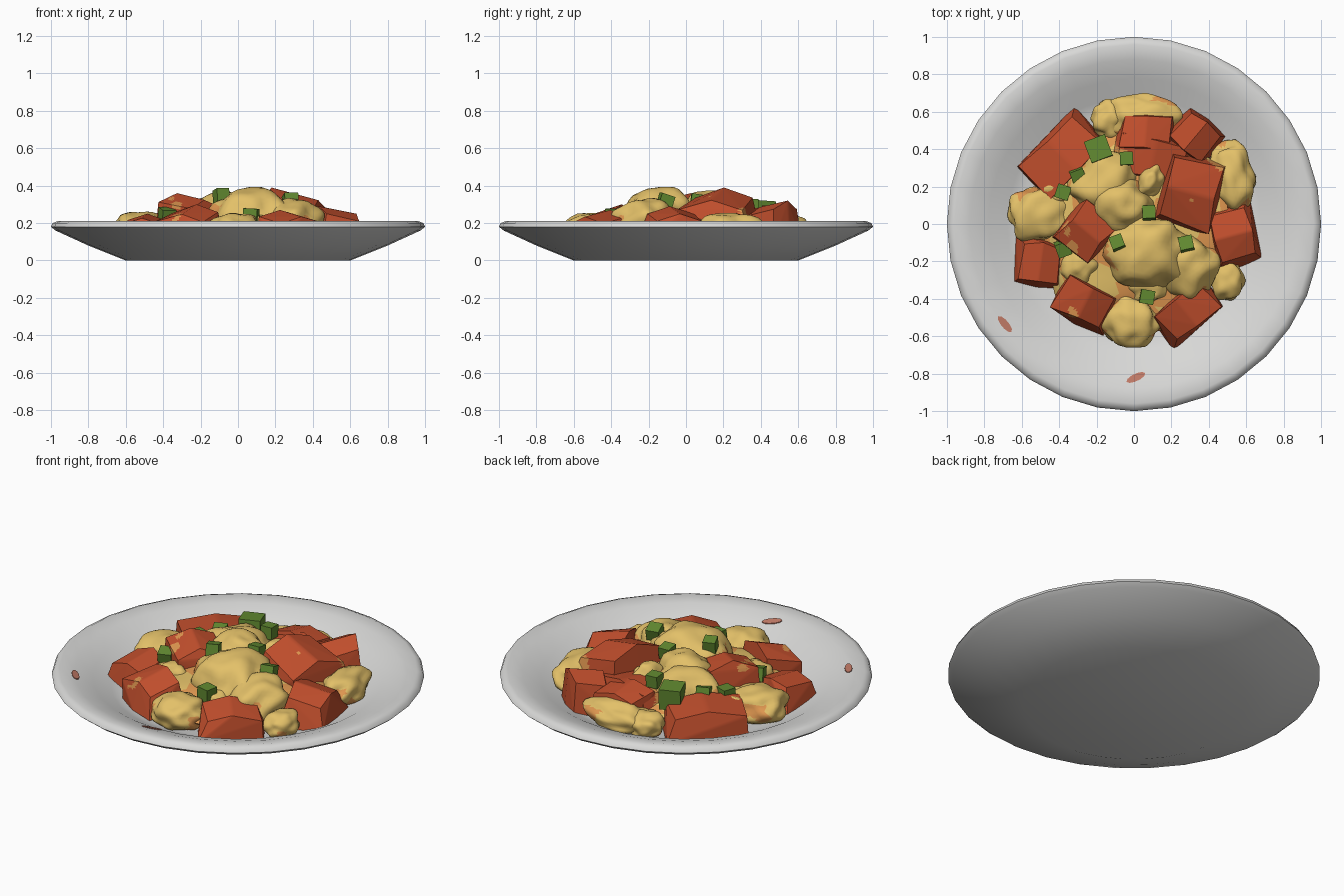
import bpy, bmesh, math, random
from mathutils import Vector, Matrix, noise

if "Cube" in bpy.data.objects:
    bpy.data.objects.remove(bpy.data.objects["Cube"])

random.seed(4)
FLOOR = 0.09  # height of the plate's well

def material(name, rgb):
    m = bpy.data.materials.new(name)
    m.diffuse_color = (*rgb, 1)
    m.use_nodes = True
    m.node_tree.nodes["Principled BSDF"].inputs["Base Color"].default_value = m.diffuse_color
    return m

WHITE = material("white ceramic", (0.69, 0.69, 0.68))
EGG = material("egg yellow", (0.77, 0.53, 0.14))
RED = material("tomato red", (0.54, 0.078, 0.026))
GREEN = material("onion green", (0.12, 0.25, 0.03))
ORANGE = material("orange sauce", (0.74, 0.31, 0.08))
PINK = material("sauce smear", (0.52, 0.19, 0.13))

def finish(bm, name, mats, angle=None):
    bmesh.ops.recalc_face_normals(bm, faces=bm.faces)
    me = bpy.data.meshes.new(name)
    bm.to_mesh(me)
    bm.free()
    ob = bpy.data.objects.new(name, me)
    bpy.context.collection.objects.link(ob)
    for m in mats:
        me.materials.append(m)
    if angle:
        bpy.ops.object.select_all(action='DESELECT')
        bpy.context.view_layer.objects.active = ob
        ob.select_set(True)
        bpy.ops.object.shade_smooth_by_angle(angle=math.radians(angle))
    return ob

# Plate: turned profile with a shallow well, flat rim and rounded lip
def lathe(name, profile, n, mat):
    bm = bmesh.new()
    rings = [[bm.verts.new((r * math.cos(2 * math.pi * i / n), r * math.sin(2 * math.pi * i / n), z))
              for i in range(n)] for r, z in profile]
    for a, b in zip(rings, rings[1:]):
        for i in range(n):
            j = (i + 1) % n
            bm.faces.new((a[i], a[j], b[j], b[i]))
    bm.faces.new(rings[0])
    bm.faces.new(rings[-1])
    return finish(bm, name, [mat], 60)

lathe("plate", [(0.60, 0), (0.80, 0.08), (0.975, 0.16), (1.0, 0.18), (0.99, 0.20), (0.96, 0.212),
                (0.88, 0.196), (0.78, 0.162), (0.68, 0.108), (0.61, FLOOR - 0.005)], 32, WHITE)

# Lumpy egg: noisy dome; lower faces turn orange where the noise rule says sauce
def egg(name, x, y, rx, ry, top, rot=0, bottom=FLOOR, sauce=0.2, height=0.7):
    bm = bmesh.new()
    bmesh.ops.create_icosphere(bm, subdivisions=4, radius=1)
    seed = Vector((x * 9, y * 9, 3))
    turn = Matrix.Rotation(math.radians(rot), 3, 'Z')
    for v in bm.verts:
        k = 1 + 0.22 * noise.noise(v.co * 1.8 + seed)
        p = turn @ Vector((v.co.x * rx * k, v.co.y * ry * k, 0))
        h = max(0, v.co.z * 0.62 + 0.4) * (1 + 0.5 * (k - 1))
        v.co = (x + p.x, y + p.y, bottom + (top - bottom) * min(h, 1.03))
    for f in bm.faces:
        c = f.calc_center_median()
        low = c.z < bottom + height * (top - bottom)
        f.material_index = int(low and noise.noise(c * 8) > sauce)
    finish(bm, name, [EGG, ORANGE], 50)

# Bed of egg and sauce under the pieces
egg("egg_bed", 0, 0, 0.52, 0.52, 0.25, sauce=-0.05, height=1.1)

EGGS = [  # x, y, rx, ry, top, turn
    (0.04, 0.57, 0.21, 0.12, 0.235, -5), (-0.13, 0.56, 0.10, 0.10, 0.21, 0),
    (0.52, 0.25, 0.12, 0.19, 0.25, 10), (-0.50, 0.05, 0.17, 0.15, 0.26, 0),
    (-0.16, 0.22, 0.19, 0.17, 0.33, 30), (-0.07, 0.10, 0.17, 0.15, 0.365, 0),
    (0.07, -0.15, 0.23, 0.20, 0.385, 0), (0.29, -0.22, 0.16, 0.18, 0.33, -20),
    (0.50, -0.30, 0.09, 0.11, 0.21, 0), (-0.02, -0.52, 0.16, 0.14, 0.25, 0),
    (-0.29, -0.22, 0.12, 0.11, 0.25, 0), (-0.41, 0.17, 0.11, 0.09, 0.24, 0),
    (0.09, 0.23, 0.08, 0.11, 0.31, -30), (0.08, -0.34, 0.13, 0.09, 0.24, 0),
]
for i, e in enumerate(EGGS):
    egg(f"egg_piece_{i + 1}", *e)

# Tomato chunk: tapered, tilted hull with a ridged top and a few sauce patches
def chunk(name, x, y, lx, ly, top, bottom, rot, tilt, sauce=1, jitter=0.13):
    bm = bmesh.new()
    turn = Matrix.Rotation(math.radians(rot), 3, 'Z')
    for z in (0, 1):
        for sx in (-1, 0, 1):
            for sy in (-1, 1):
                taper = (1 - 0.2 * z) * (1 + random.uniform(-jitter, jitter))
                p = turn @ Vector((sx * lx / 2 * taper, sy * ly / 2 * taper, 0))
                h = z * (1 - tilt * (1 - sy) / 2 - (0.2 if sx else 0))
                bm.verts.new((x + p.x, y + p.y, bottom + (top - bottom) * h))
    res = bmesh.ops.convex_hull(bm, input=bm.verts)
    junk = [g for g in res["geom_interior"] if isinstance(g, bmesh.types.BMVert)]
    bmesh.ops.delete(bm, geom=junk, context='VERTS')
    bmesh.ops.subdivide_edges(bm, edges=bm.edges[:], cuts=11, use_grid_fill=True)
    for f in bm.faces:
        f.material_index = int(noise.noise(f.calc_center_median() * 8 + Vector((5, 2, 0))) > sauce)
    finish(bm, name, [RED, ORANGE], 40)

TOMATOES = [  # x, y, length, width, top, bottom, turn, tilt, sauce threshold
    (-0.385, 0.37, 0.48, 0.28, 0.25, FLOOR, 45, -0.1),
    (0.06, 0.49, 0.31, 0.21, 0.27, 0.10, -5, -0.15, 0.45),
    (0.33, 0.47, 0.27, 0.22, 0.32, FLOOR, -40, 0.15),
    (0.10, 0.35, 0.46, 0.26, 0.29, 0.12, -12, 0.15, 0.3),
    (0.30, 0.17, 0.42, 0.34, 0.39, 0.12, 75, 0.25, 0.5),
    (0.53, -0.06, 0.34, 0.25, 0.29, FLOOR, 105, 0.2),
    (-0.25, -0.04, 0.30, 0.26, 0.36, 0.12, 50, 0.15, 0.5),
    (-0.50, -0.21, 0.27, 0.25, 0.25, FLOOR, -8, 0.15),
    (-0.26, -0.42, 0.35, 0.24, 0.30, FLOOR, -27, 0.25, 0.45),
    (0.28, -0.47, 0.36, 0.22, 0.27, FLOOR, 40, 0.2),
]
for i, t in enumerate(TOMATOES):
    chunk(f"tomato_piece_{i + 1}", *t)

# Chopped green onion: small tilted cubes
ONIONS = [  # x, y, z, size
    (-0.19, 0.40, 0.26, 0.12), (-0.04, 0.35, 0.295, 0.07), (-0.30, 0.26, 0.25, 0.075),
    (-0.38, 0.17, 0.235, 0.075), (0.08, 0.06, 0.32, 0.07), (-0.09, -0.10, 0.345, 0.07),
    (-0.38, -0.13, 0.24, 0.075), (0.28, -0.11, 0.315, 0.075), (0.07, -0.39, 0.24, 0.075),
]
for i, (x, y, z, s) in enumerate(ONIONS):
    bm = bmesh.new()
    bmesh.ops.create_cube(bm, size=s)
    spin = (Matrix.Rotation(random.uniform(0, 1.5), 4, 'Z')
            @ Matrix.Rotation(random.uniform(-0.35, 0.35), 4, 'X'))
    bm.transform(Matrix.Translation((x, y, z)) @ spin)
    finish(bm, f"onion_piece_{i + 1}", [GREEN])

# Thin sauce smears lying on the plate rim
for i, (x, y, rot) in enumerate([(-0.69, -0.535, -50), (0.01, -0.82, 25)]):
    turn = Matrix.Rotation(math.radians(rot), 3, 'Z')
    bm = bmesh.new()
    pts = []
    for k in range(10):
        a = 2 * math.pi * k / 10
        p = turn @ Vector((0.055 * math.cos(a), 0.02 * math.sin(a), 0))
        r = math.hypot(x + p.x, y + p.y)
        slope = 0.34 if r < 0.88 else 0.2
        pts.append(bm.verts.new((x + p.x, y + p.y, 0.198 + (r - 0.88) * slope)))
    bm.faces.new(pts)
    f = bmesh.ops.extrude_face_region(bm, geom=bm.faces[:])
    bmesh.ops.translate(bm, vec=(0, 0, 0.005),
                        verts=[g for g in f["geom"] if isinstance(g, bmesh.types.BMVert)])
    finish(bm, f"sauce_smear_{i + 1}", [PINK])
